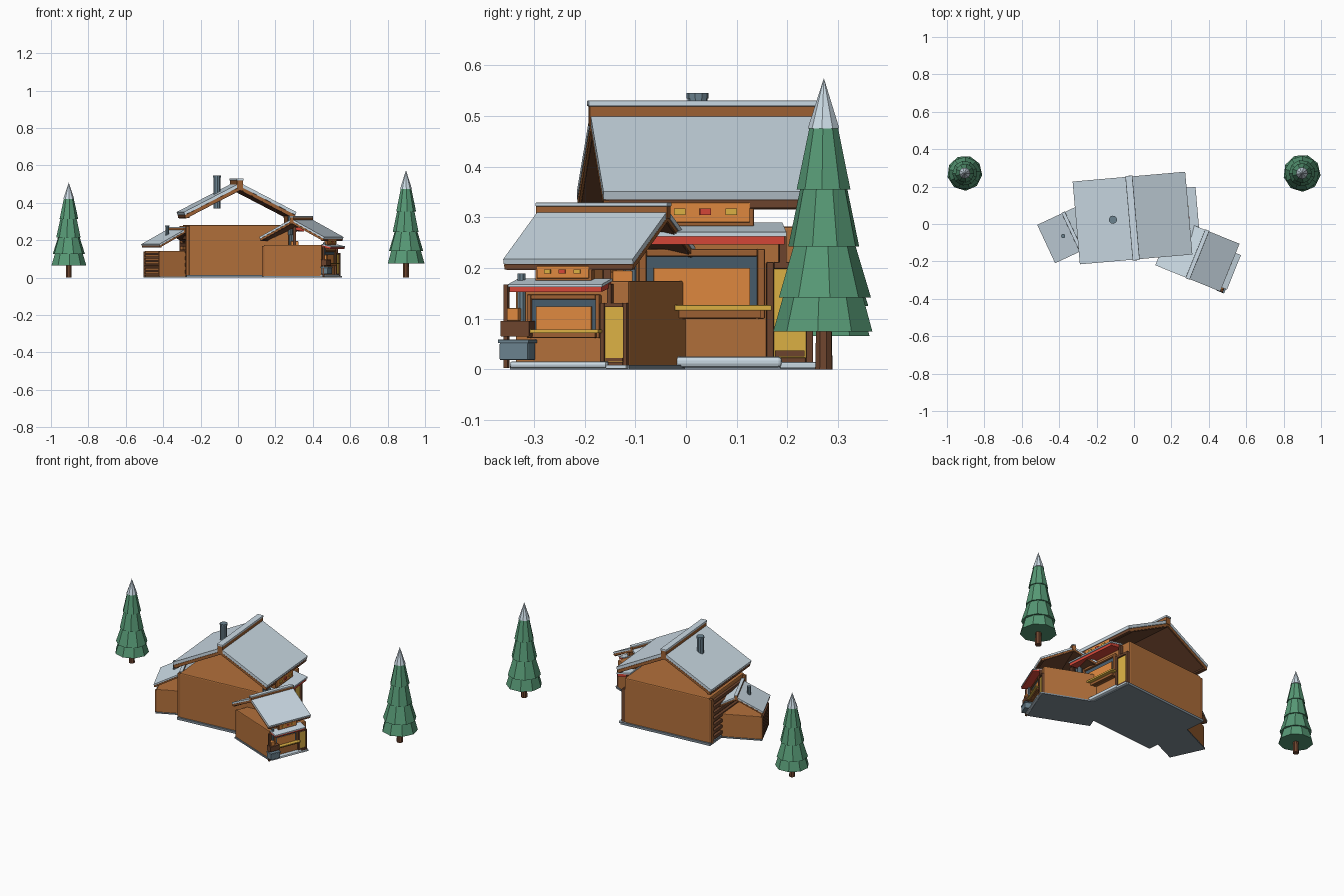
import bpy, bmesh, math
from mathutils import Matrix, Vector

if "Cube" in bpy.data.objects:
    bpy.data.objects.remove(bpy.data.objects["Cube"])


def lin(c):
    return c / 12.92 if c <= 0.04045 else ((c + 0.055) / 1.055) ** 2.4


def material(name, r, g, b):
    m = bpy.data.materials.new(name)
    m.diffuse_color = (lin(r), lin(g), lin(b), 1)
    m.use_nodes = True
    m.node_tree.nodes["Principled BSDF"].inputs["Base Color"].default_value = m.diffuse_color
    return m


WALL = material("wall_wood", .70, .44, .23)
TRIM = material("trim_wood", .62, .38, .20)
DARK = material("dark_wood", .43, .27, .18)
SNOW = material("snow", .80, .86, .90)
RED = material("red", .84, .28, .22)
YELLOW = material("yellow", .87, .70, .27)
ORANGE = material("orange", .88, .54, .25)
GLASS = material("glass", .28, .36, .42)
METAL = material("metal", .42, .51, .56)
STONE = material("stone", .50, .55, .59)
GREEN = material("needles", .34, .60, .46)


def finish(name, bm, mat, frame):
    bmesh.ops.recalc_face_normals(bm, faces=bm.faces[:])
    me = bpy.data.meshes.new(name)
    bm.to_mesh(me)
    bm.free()
    me.materials.append(mat)
    ob = bpy.data.objects.new(name, me)
    ob.matrix_world = frame
    bpy.context.collection.objects.link(ob)


def box(name, frame, mat, xr, yr, zr, bevel=0.0):
    bm = bmesh.new()
    bmesh.ops.create_cube(bm, size=1)
    lo, hi = Vector((xr[0], yr[0], zr[0])), Vector((xr[1], yr[1], zr[1]))
    bmesh.ops.scale(bm, vec=hi - lo, verts=bm.verts)
    bmesh.ops.translate(bm, vec=(lo + hi) / 2, verts=bm.verts)
    if bevel:
        bmesh.ops.bevel(bm, geom=bm.edges[:], offset=bevel, segments=2, profile=.5, affect='EDGES')
    finish(name, bm, mat, frame)


def prism(name, frame, mat, profile, y0, y1):
    bm = bmesh.new()
    face = bm.faces.new([bm.verts.new((x, y0, z)) for x, z in profile])
    ext = bmesh.ops.extrude_face_region(bm, geom=[face])
    bmesh.ops.translate(bm, vec=(0, y1 - y0, 0),
                        verts=[v for v in ext["geom"] if isinstance(v, bmesh.types.BMVert)])
    finish(name, bm, mat, frame)


def cone(name, frame, mat, x, y, z0, z1, r0, r1, sides, turn=0.0):
    bm = bmesh.new()
    bmesh.ops.create_cone(bm, cap_ends=True, segments=sides, radius1=r0, radius2=r1, depth=z1 - z0,
                          matrix=Matrix.Translation((x, y, (z0 + z1) / 2)) @ Matrix.Rotation(turn, 4, 'Z'))
    finish(name, bm, mat, frame)


def frame_bars(name, f, mat, xr, yr, zr, w):
    # four bars around an opening
    for i, y in enumerate((yr[0], yr[1] - w)):
        box(f"{name}_side_{i}", f, mat, xr, (y, y + w), zr, .003)
    for i, z in enumerate((zr[0], zr[1] - w)):
        box(f"{name}_rail_{i}", f, mat, xr, (yr[0] + w, yr[1] - w), (z, z + w), .003)


def cabin(tag, x, y, degrees, size):
    f = Matrix.Translation((x, y, 0)) @ Matrix.Rotation(math.radians(degrees), 4, 'Z') @ Matrix.Scale(size, 4)
    n = lambda part: f"{tag}_{part}"
    # body and foundation
    box(n("foundation"), f, STONE, (-.285, .285), (-.205, .205), (0, .014))
    box(n("walls"), f, WALL, (-.272, .265), (-.195, .195), (.008, .282), .006)
    # roof slopes with snow layer and eave boards
    for side, s in (("left", -1), ("right", 1)):
        prism(n(f"roof_deck_{side}"), f, DARK,
              [(0, .488), (s * .296, .335), (s * .290, .316), (0, .466)], -.216, .216)
        prism(n(f"roof_snow_{side}"), f, SNOW,
              [(0, .507), (s * .302, .351), (s * .297, .335), (0, .488)], -.222, .222)
        box(n(f"eave_board_{side}"), f, DARK, sorted((s * .272, s * .296)), (-.220, .220), (.318, .336), .003)
        for end in (-.221, .211):
            prism(n(f"barge_board_{side}"), f, TRIM,
                  [(0, .486), (s * .297, .333), (s * .292, .318), (0, .471)], end, end + .010)
    box(n("ridge_beam"), f, TRIM, (-.016, .016), (-.224, .224), (.480, .520))
    box(n("ridge_snow"), f, SNOW, (-.019, .019), (-.227, .227), (.519, .531), .003)
    # chimney pipe
    cone(n("chimney"), f, METAL, -.105, 0, .37, .535, .020, .020, 10)
    cone(n("chimney_cap"), f, METAL, -.105, 0, .535, .545, .022, .022, 10)
    # plank cladding on the left wall
    for i in range(7):
        z = .022 + i * .036
        box(n(f"plank_{i}"), f, DARK, (-.288, -.268), (-.175, .175), (z, z + .021), .003)
    for yy in (-.192, .174):
        box(n("corner_post"), f, TRIM, (-.288, -.268), (yy, yy + .018), (.01, .275))
    # serving window
    frame_bars(n("window_frame"), f, TRIM, (.26, .282), (-.150, .100), (.100, .238), .015)
    box(n("window_glass"), f, GLASS, (.262, .272), (-.136, .086), (.114, .224))
    box(n("window_panel"), f, ORANGE, (.270, .277), (-.120, .070), (.124, .200))
    box(n("counter"), f, YELLOW, (.26, .315), (-.162, .110), (.116, .127), .002)
    box(n("counter_support"), f, TRIM, (.26, .295), (-.140, .090), (.102, .116))
    # awning
    prism(n("awning"), f, RED, [(.26, .282), (.345, .262), (.345, .247), (.26, .262)], -.183, .133)
    prism(n("awning_snow"), f, SNOW, [(.26, .290), (.350, .271), (.350, .262), (.26, .281)], -.186, .136)
    # sign box under the eave
    box(n("sign_back"), f, TRIM, (.262, .292), (-.117, .077), (.282, .333), .003)
    box(n("sign_face"), f, ORANGE, (.288, .298), (-.109, .069), (.290, .329), .002)
    for i, yy in enumerate((-.071, -.020, .031)):
        box(n(f"sign_block_{i}"), f, (YELLOW, RED)[i % 2], (.296, .303), (yy - .011, yy + .011), (.305, .318))
    # door with frame and kick board
    frame_bars(n("door_frame"), f, DARK, (.26, .285), (.103, .195), (.010, .212), .014)
    box(n("door"), f, YELLOW, (.262, .276), (.115, .183), (.015, .200))
    box(n("door_kick_board"), f, DARK, (.274, .280), (.120, .178), (.026, .037))
    # snow drift and doorstep along the front
    box(n("snow_drift"), f, SNOW, (.255, .305), (-.200, .132), (.004, .026), .008)
    box(n("doorstep"), f, SNOW, (.255, .300), (.128, .200), (.002, .015), .003)
    # posts, flue and stacked goods beside the window
    box(n("front_post"), f, DARK, (.285, .300), (-.222, -.207), (.005, .270))
    box(n("awning_post"), f, DARK, (.265, .285), (.128, .142), (.205, .272))
    cone(n("flue"), f, METAL, .280, -.168, .150, .305, .013, .013, 8)
    box(n("cool_box"), f, METAL, (.270, .335), (-.222, -.124), (.030, .085), .004)
    box(n("cool_box_lid"), f, METAL, (.266, .339), (-.226, -.120), (.084, .095), .002)
    box(n("crate"), f, DARK, (.270, .325), (-.222, -.124), (.105, .155), .002)
    box(n("crate_goods"), f, ORANGE, (.275, .315), (-.205, -.165), (.155, .195), .003)


def tree(tag, x, y, size, turn):
    f = Matrix.Translation((x, y, 0)) @ Matrix.Rotation(turn, 4, 'Z') @ Matrix.Diagonal((.5 + size / 2, .5 + size / 2, size, 1))
    cone(f"{tag}_trunk", f, DARK, 0, 0, 0, .09, .018, .016, 8)
    tiers = [(.075, .160, .100, .076), (.142, .255, .093, .059),
             (.243, .362, .071, .046), (.355, .480, .054, .028)]
    for i, (z0, z1, r0, r1) in enumerate(tiers):
        cone(f"{tag}_tier_{i}", f, GREEN, 0, 0, z0, z1, r0, r1, 9, i * .25)
    cone(f"{tag}_snow_tip", f, SNOW, 0, 0, .475, .575, .032, 0, 9)


cabin("main_cabin", -.008, .032, 5, 1)
cabin("right_cabin", .339, -.163, -22, .62)
cabin("left_cabin", -.330, -.042, 25, .51)
tree("left_tree", -.905, .272, .885, .4)
tree("right_tree", .898, .272, 1, 1.1)
